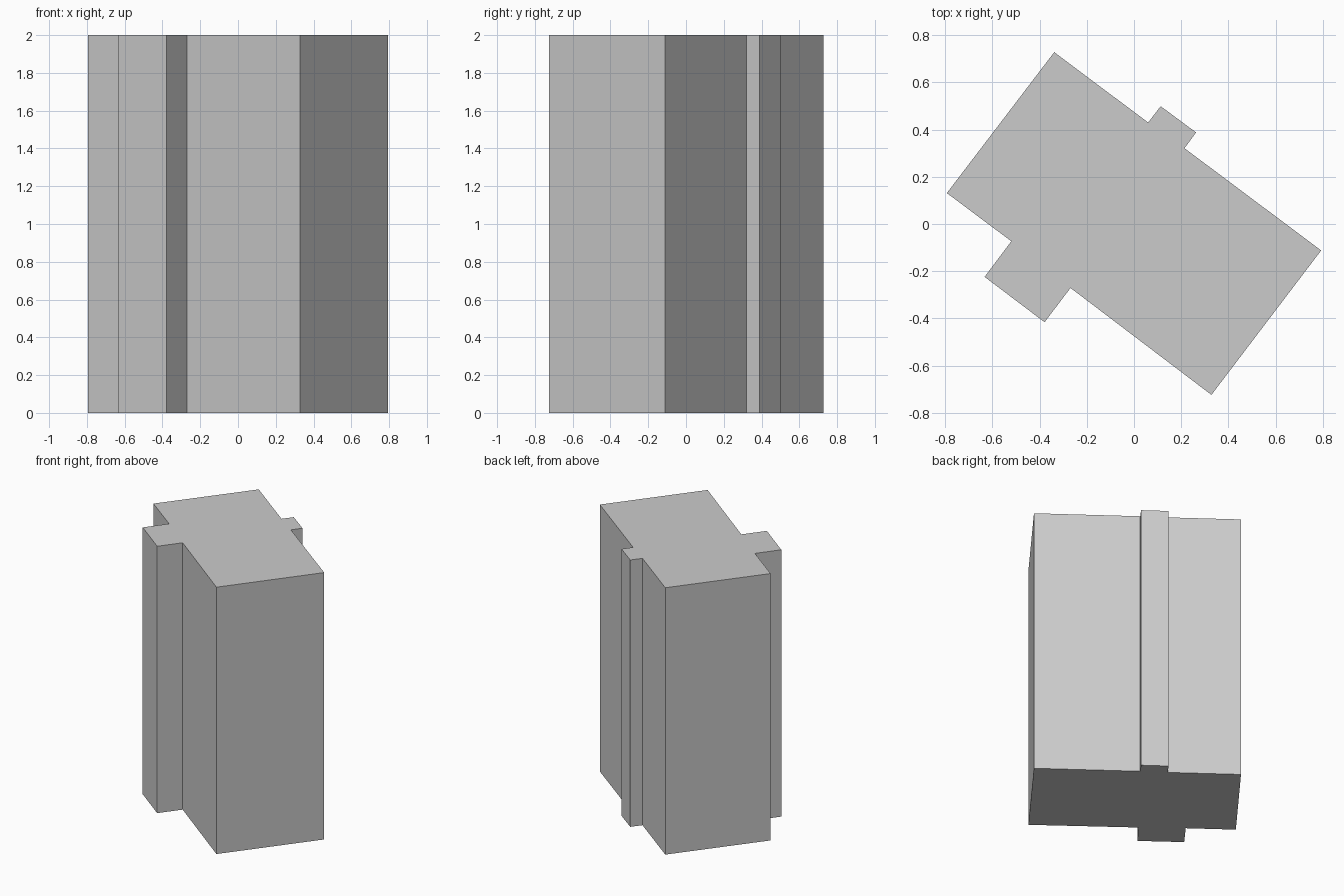
import bpy
import bmesh

cube = bpy.data.objects.get("Cube")
if cube:
    bpy.data.objects.remove(cube, do_unlink=True)

HEIGHT = 2.0

# Footprint, counter-clockwise: main block with a front bay and a small rear bay
FOOTPRINT = [
    (0.328, -0.724), (0.793, -0.112),
    (0.214, 0.321), (0.263, 0.388), (0.113, 0.499), (0.06, 0.43),
    (-0.338, 0.728), (-0.793, 0.131),
    (-0.52, -0.073), (-0.633, -0.224), (-0.379, -0.416), (-0.269, -0.271),
]


def make_material(name, color):
    mat = bpy.data.materials.new(name)
    mat.use_nodes = True
    mat.diffuse_color = color
    for node in mat.node_tree.nodes:
        if node.type == "BSDF_PRINCIPLED":
            node.inputs["Base Color"].default_value = color
    return mat


def extrude_footprint(name, outline, height, mat):
    bm = bmesh.new()
    base = bm.faces.new([bm.verts.new((x, y, 0)) for x, y in outline])
    top = bmesh.ops.extrude_face_region(bm, geom=[base], use_keep_orig=True)
    moved = [g for g in top["geom"] if isinstance(g, bmesh.types.BMVert)]
    bmesh.ops.translate(bm, verts=moved, vec=(0, 0, height))
    bmesh.ops.recalc_face_normals(bm, faces=bm.faces)
    mesh = bpy.data.meshes.new(name)
    bm.to_mesh(mesh)
    bm.free()
    mesh.materials.append(mat)
    obj = bpy.data.objects.new(name, mesh)
    bpy.context.collection.objects.link(obj)
    return obj


# Tower body with both bays
grey = make_material("light_grey", (0.6, 0.6, 0.6, 1))
extrude_footprint("building_body", FOOTPRINT, HEIGHT, grey)
